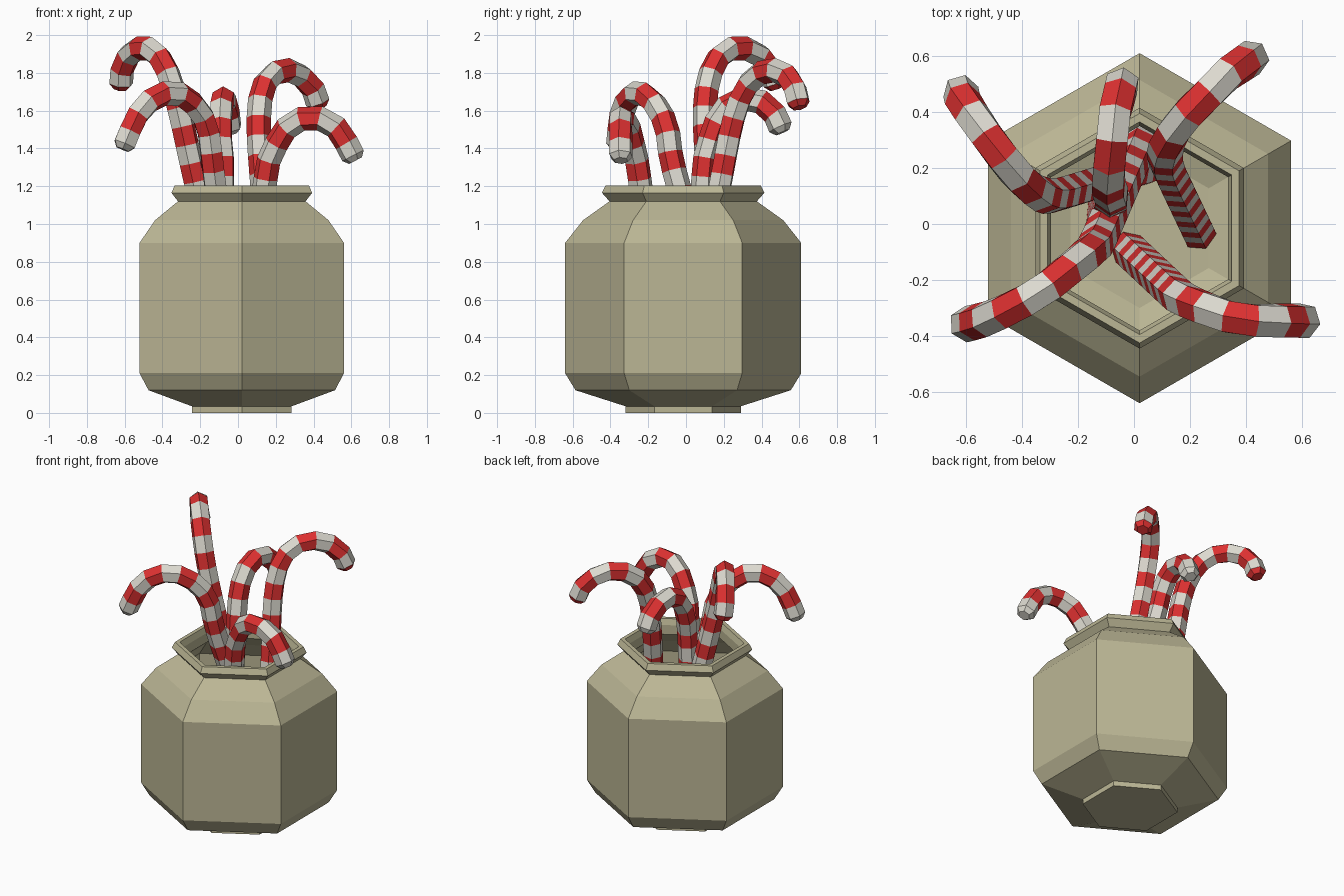
import bpy, bmesh, math
from mathutils import Vector

if "Cube" in bpy.data.objects:
    bpy.data.objects.remove(bpy.data.objects["Cube"])


def material(name, rgb):
    m = bpy.data.materials.new(name)
    m.diffuse_color = (*rgb, 1)
    m.use_nodes = True
    m.node_tree.nodes["Principled BSDF"].inputs["Base Color"].default_value = m.diffuse_color
    return m


CLAY = material("clay", (0.50, 0.47, 0.30))
RED = material("red", (0.72, 0.03, 0.03))
WHITE = material("white", (0.72, 0.70, 0.63))


def finish(bm, name, mats):
    bmesh.ops.recalc_face_normals(bm, faces=bm.faces)
    me = bpy.data.meshes.new(name)
    bm.to_mesh(me)
    bm.free()
    for m in mats:
        me.materials.append(m)
    ob = bpy.data.objects.new(name, me)
    bpy.context.collection.objects.link(ob)
    return ob


def loft(bm, rings, mat_index=lambda i: 0):
    """Bridge equal-sized rings of points and cap both ends."""
    vs = [[bm.verts.new(p) for p in r] for r in rings]
    n = len(vs[0])
    for i, (a, b) in enumerate(zip(vs, vs[1:])):
        for k in range(n):
            f = bm.faces.new((a[k], a[(k + 1) % n], b[(k + 1) % n], b[k]))
            f.material_index = mat_index(i)
    bm.faces.new(vs[0]).material_index = mat_index(0)
    bm.faces.new(vs[-1]).material_index = mat_index(len(vs) - 2)


# Jar: hexagonal (radius, height) profile, up the outside and down the inside
profile = [(0.305, 0), (0.305, 0.035), (0.57, 0.12), (0.625, 0.21), (0.625, 0.9),
           (0.53, 1.02), (0.39, 1.12), (0.43, 1.165), (0.41, 1.205), (0.38, 1.205),
           (0.365, 1.165), (0.365, 1.10), (0.50, 1.0), (0.595, 0.89), (0.595, 0.22),
           (0.55, 0.145), (0.285, 0.06)]
hexagon = [math.radians(90 + 60 * k) for k in range(6)]
bm = bmesh.new()
loft(bm, [[(0.02 + r * math.cos(a), -0.015 + r * math.sin(a), z) for a in hexagon]
          for r, z in profile])
finish(bm, "jar", [CLAY])


def smooth_path(pts, step):
    """Catmull-Rom through the points, resampled at an even spacing."""
    p = [Vector(q) for q in pts]
    p = [2 * p[0] - p[1]] + p + [2 * p[-1] - p[-2]]
    dense = [p[1]]
    # straight stem between the first two points
    dense += [p[1].lerp(p[2], t / 60) for t in range(1, 61)]
    for a, b, c, d in list(zip(p, p[1:], p[2:], p[3:]))[1:]:
        for s in range(1, 21):
            t = s / 20
            dense.append(0.5 * (2 * b + (c - a) * t + (2 * a - 5 * b + 4 * c - d) * t * t
                                + (3 * b - a - 3 * c + d) * t ** 3))
    dist = [0]
    for a, b in zip(dense, dense[1:]):
        dist.append(dist[-1] + (b - a).length)
    n = round(dist[-1] / step)
    out, j = [], 0
    for i in range(n + 1):
        target = dist[-1] * i / n
        while j < len(dist) - 2 and dist[j + 1] < target:
            j += 1
        out.append(dense[j].lerp(dense[j + 1], (target - dist[j]) / (dist[j + 1] - dist[j])))
    return out


# Striped cane: six-sided tube, one colour per segment, narrowed tip
def cane(name, pts, tip_red=False, radius=0.065):
    path = smooth_path(pts, 0.1)
    tip_dir = (path[-1] - path[-2]).normalized()
    path[-1] -= tip_dir * 0.025
    path.append(path[-1] + tip_dir * 0.03)
    out = Vector(pts[-1]) - Vector(pts[1])
    side = Vector((-out.y, out.x, 0)).normalized()
    rings = []
    for i, c in enumerate(path):
        t = (path[min(i + 1, len(path) - 1)] - path[max(i - 1, 0)]).normalized()
        u = (side - t * side.dot(t)).normalized()
        v = t.cross(u)
        r = radius * (0.6 if i == len(path) - 1 else 1)
        rings.append([c + r * (math.cos(a) * u + math.sin(a) * v) for a in hexagon])
    last = len(rings) - 2
    bm = bmesh.new()
    loft(bm, rings, lambda i: (min(i, last if tip_red else last - 1)
                               - (last if tip_red else last - 1) + (0 if tip_red else 1)) % 2)
    finish(bm, name, [RED, WHITE])


cane("cane_back_left", [(0.04, 0.2, 0.06), (-0.22, 0.12, 1.2), (-0.31, 0.1, 1.6),
                        (-0.37, 0.13, 1.8), (-0.43, 0.19, 1.9), (-0.5, 0.28, 1.935),
                        (-0.57, 0.38, 1.9), (-0.61, 0.44, 1.83), (-0.62, 0.48, 1.72)], True)
cane("cane_front_left", [(0.03, 0.31, 0.06), (-0.12, -0.04, 1.2), (-0.16, -0.1, 1.5),
                         (-0.23, -0.16, 1.63), (-0.33, -0.24, 1.695), (-0.44, -0.3, 1.67),
                         (-0.53, -0.34, 1.58), (-0.61, -0.36, 1.4)])
cane("cane_back", [(-0.11, 0.04, 0.06), (-0.08, 0.09, 1.2), (-0.09, 0.13, 1.45),
                   (-0.09, 0.19, 1.59), (-0.08, 0.28, 1.66), (-0.07, 0.39, 1.65),
                   (-0.05, 0.47, 1.58), (-0.04, 0.51, 1.49)])
cane("cane_back_right", [(0.23, -0.03, 0.06), (0.13, 0.18, 1.2), (0.11, 0.25, 1.55),
                         (0.13, 0.31, 1.71), (0.18, 0.38, 1.79), (0.26, 0.46, 1.815),
                         (0.34, 0.54, 1.78), (0.4, 0.58, 1.71), (0.43, 0.6, 1.62)], True)
cane("cane_front_right", [(-0.02, -0.09, 0.06), (0.14, -0.24, 1.2), (0.18, -0.27, 1.37),
                          (0.25, -0.3, 1.5), (0.33, -0.33, 1.555), (0.43, -0.345, 1.56),
                          (0.53, -0.345, 1.5), (0.62, -0.345, 1.34)])
